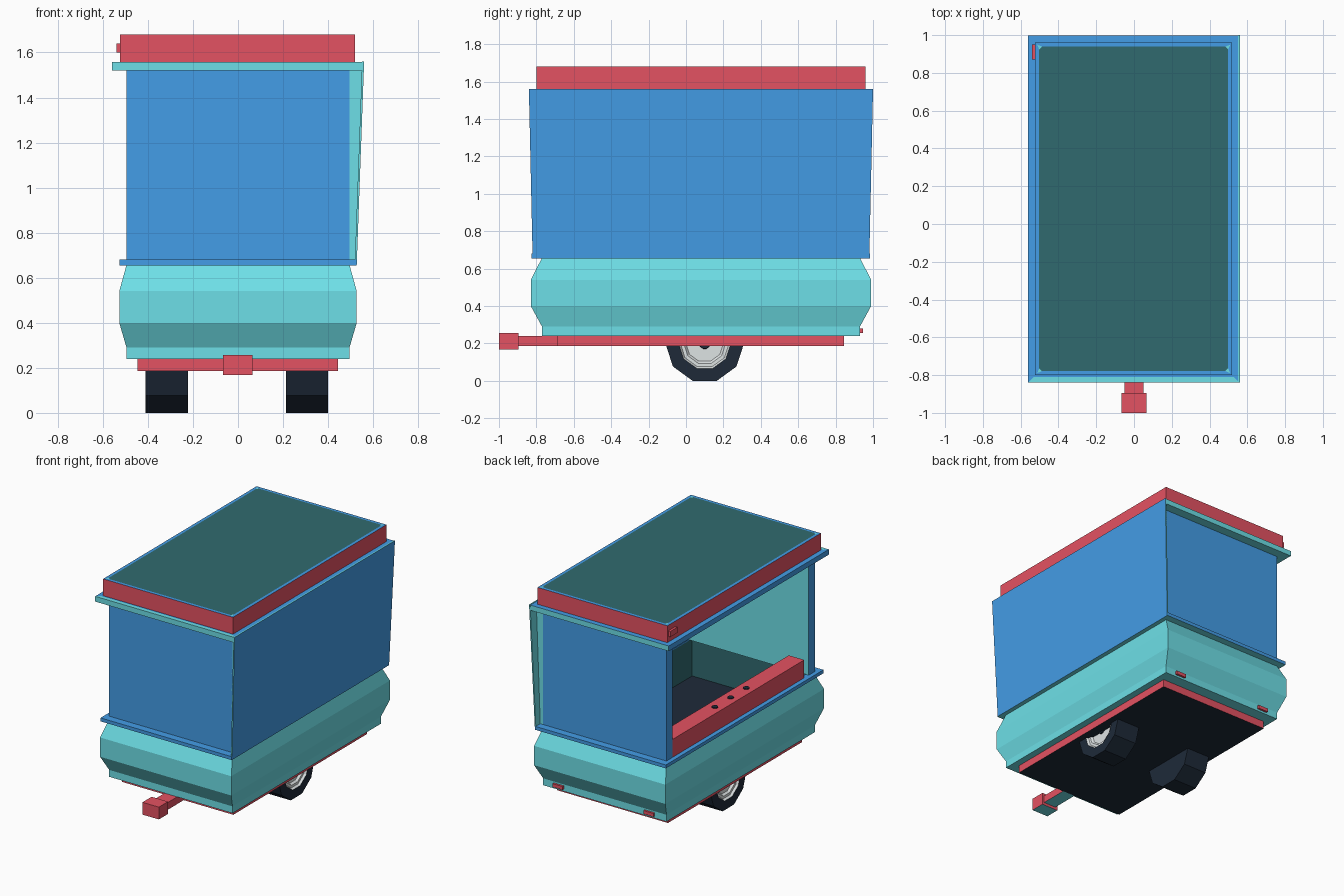
import bpy, bmesh, math
from mathutils import Vector

if "Cube" in bpy.data.objects:
    bpy.data.objects.remove(bpy.data.objects["Cube"])


def lin(c):
    c /= 255
    return c / 12.92 if c <= 0.04045 else ((c + 0.055) / 1.055) ** 2.4


PALETTE = [("teal", (110, 224, 232)), ("blue", (68, 157, 231)), ("red", (228, 82, 98)),
           ("dark_navy", (30, 42, 57)), ("light_grey", (222, 227, 228)),
           ("dark_teal", (48, 106, 111))]
TEAL, BLUE, RED, NAVY, GREY, DARK = range(6)
MATS = []
for mat_name, rgb in PALETTE:
    m = bpy.data.materials.new(mat_name)
    m.diffuse_color = (*[lin(c) for c in rgb], 1)
    m.use_nodes = True
    m.node_tree.nodes["Principled BSDF"].inputs["Base Color"].default_value = m.diffuse_color
    MATS.append(m)


def finish(name, bm):
    me = bpy.data.meshes.new(name)
    bm.to_mesh(me)
    bm.free()
    for m in MATS:
        me.materials.append(m)
    ob = bpy.data.objects.new(name, me)
    bpy.context.collection.objects.link(ob)
    return ob


DIRS = {"-x": (-1, 0, 0), "+x": (1, 0, 0), "-y": (0, -1, 0),
        "+y": (0, 1, 0), "-z": (0, 0, -1), "+z": (0, 0, 1)}


def box_bm(x, y, z, mat, sides=None):
    """Box from ranges; sides gives another colour to faces by direction."""
    bm = bmesh.new()
    bmesh.ops.create_cube(bm, size=1)
    for v in bm.verts:
        v.co = [r[0] if c < 0 else r[1] for c, r in zip(v.co, (x, y, z))]
    bm.normal_update()
    for f in bm.faces:
        f.material_index = mat
        for d, m in (sides or {}).items():
            if f.normal.dot(Vector(DIRS[d])) > 0.9:
                f.material_index = m
    return bm


def box(name, x, y, z, mat, sides=None):
    return finish(name, box_bm(x, y, z, mat, sides))


def loft_bm(sections, closed=False):
    """Rectangular sections (half x, y0, y1, z) joined in order."""
    bm = bmesh.new()
    rings = [[bm.verts.new(p) for p in ((-h, a, z), (h, a, z), (h, b, z), (-h, b, z))]
             for h, a, b, z in sections]
    pairs = list(zip(rings, rings[1:]))
    if closed:
        pairs.append((rings[-1], rings[0]))
    for a, b in pairs:
        for i in range(4):
            j = (i + 1) % 4
            bm.faces.new((a[i], a[j], b[j], b[i]))
    if not closed:
        bm.faces.new(rings[0][::-1])
    bm.normal_update()
    return bm


def top_face(bm):
    return max(bm.faces, key=lambda f: f.calc_center_median().z)


# Lower hull, open at the top
finish("lower_hull", loft_bm([(0.495, -0.77, 0.93, 0.24), (0.495, -0.77, 0.93, 0.29),
                              (0.527, -0.83, 0.99, 0.40), (0.527, -0.83, 0.99, 0.54),
                              (0.495, -0.77, 0.93, 0.657)]))

# Dark tub inside the hull, with a navy floor
bm = loft_bm([(0.465, -0.735, 0.895, 0.405), (0.465, -0.735, 0.895, 0.675)])
for f in bm.faces:
    f.material_index = NAVY if f.normal.z < -0.9 else DARK
bmesh.ops.reverse_faces(bm, faces=bm.faces)
finish("interior_tub", bm)

# Trim frame around the hull top
bm = loft_bm([(0.526, -0.825, 0.983, 0.655), (0.526, -0.825, 0.983, 0.68),
              (0.47, -0.74, 0.90, 0.68), (0.47, -0.74, 0.90, 0.655)], True)
for f in bm.faces:
    f.material_index = TEAL if f.normal.z < -0.9 else BLUE
finish("waist_trim", bm)

# End walls, blue outside and teal inside
box("front_wall", (-0.495, 0.495), (-0.77, -0.70), (0.68, 1.52), BLUE, {"+y": TEAL})
box("back_wall", (-0.495, 0.495), (0.86, 0.93), (0.68, 1.52), BLUE, {"-y": TEAL})

# Right side: teal filler wedge and a leaning blue panel
bm = box_bm((0.485, 0.52), (-0.77, 0.93), (0.66, 1.54), TEAL, {"-x": DARK})
for v in bm.verts:
    if v.co.x > 0.5 and v.co.z > 1:
        v.co.x = 0.552
finish("right_wall_filler", bm)
bm = box_bm((0.518, 0.527), (-0.82, 0.98), (0.655, 1.56), TEAL, {"+x": BLUE})
for v in bm.verts:
    if v.co.z > 1:
        v.co.x += 0.033
        v.co.y += math.copysign(0.02, v.co.y)
finish("right_side_panel", bm)

# Eaves slab with a teal front strip
bm = box_bm((-0.56, 0.557), (-0.838, 0.998), (1.52, 1.558), BLUE,
            {"-y": TEAL, "+y": TEAL, "-z": TEAL})
ring = bmesh.ops.inset_region(bm, faces=[top_face(bm)], thickness=0.038)["faces"]
for f in ring:
    if f.calc_center_median().y < -0.8:
        f.material_index = TEAL
finish("eaves", bm)

# Roof box: red sides, blue rim, dark panel with clipped corners
bm = box_bm((-0.523, 0.52), (-0.80, 0.96), (1.556, 1.68), RED, {"+z": BLUE})
top = top_face(bm)
bmesh.ops.inset_region(bm, faces=[top], thickness=0.03)
top.material_index = DARK
bmesh.ops.bevel(bm, geom=list(top.verts), offset=0.015, segments=1, affect="VERTICES")
finish("roof_box", bm)
box("roof_latch", (-0.54, -0.52), (0.87, 0.95), (1.60, 1.64), RED)

# Serving counter with three dark dots
box("counter", (-0.494, -0.37), (-0.65, 0.86), (0.675, 0.81), RED)
for i in range(3):
    bm = bmesh.new()
    bmesh.ops.create_cone(bm, cap_ends=True, segments=8, radius1=0.022, radius2=0.022, depth=0.008)
    bmesh.ops.translate(bm, vec=(-0.435, 0.11 + 0.18 * (i - 1), 0.812), verts=bm.verts)
    for f in bm.faces:
        f.material_index = NAVY
    finish(f"counter_dot_{i + 1}", bm)

# Chassis, drawbar and hitch
box("chassis", (-0.447, 0.445), (-0.69, 0.845), (0.185, 0.242), RED, {"-z": NAVY})
box("drawbar", (-0.05, 0.05), (-0.90, -0.69), (0.187, 0.24), RED, {"-z": TEAL})
box("hitch", (-0.067, 0.065), (-1.0, -0.895), (0.168, 0.257), RED, {"-z": TEAL})

# Tail lights
for side, x in (("left", -0.36), ("right", 0.37)):
    box(f"tail_light_{side}", (x - 0.04, x + 0.04), (0.92, 0.945), (0.255, 0.28), RED)

# Ten-sided wheels turned from a profile (distance outward, radius)
W = 0.187
PROFILE = [(0, 0.21), (W, 0.21), (W, 0.14), (W - 0.015, 0.13), (W - 0.015, 0.112),
           (W - 0.03, 0.10), (W - 0.03, 0.03), (W - 0.02, 0.028)]
BANDS = [NAVY, NAVY, GREY, GREY, GREY, GREY, NAVY]
for side, s, x0 in (("left", -1, -0.223), ("right", 1, 0.212)):
    bm = bmesh.new()
    rings = []
    for d, r in PROFILE:
        rings.append([bm.verts.new((x0 + s * d, 0.10 + r * math.sin(a), 0.20 + r * math.cos(a)))
                      for a in [math.radians(18 + 36 * k) for k in range(10)]])
    for a, b, m in zip(rings, rings[1:], BANDS):
        for i in range(10):
            j = (i + 1) % 10
            bm.faces.new((a[i], a[j], b[j], b[i])).material_index = m
    for cap in (rings[0], rings[-1]):
        bm.faces.new(cap).material_index = NAVY
    bmesh.ops.recalc_face_normals(bm, faces=bm.faces)
    finish(f"wheel_{side}", bm)
